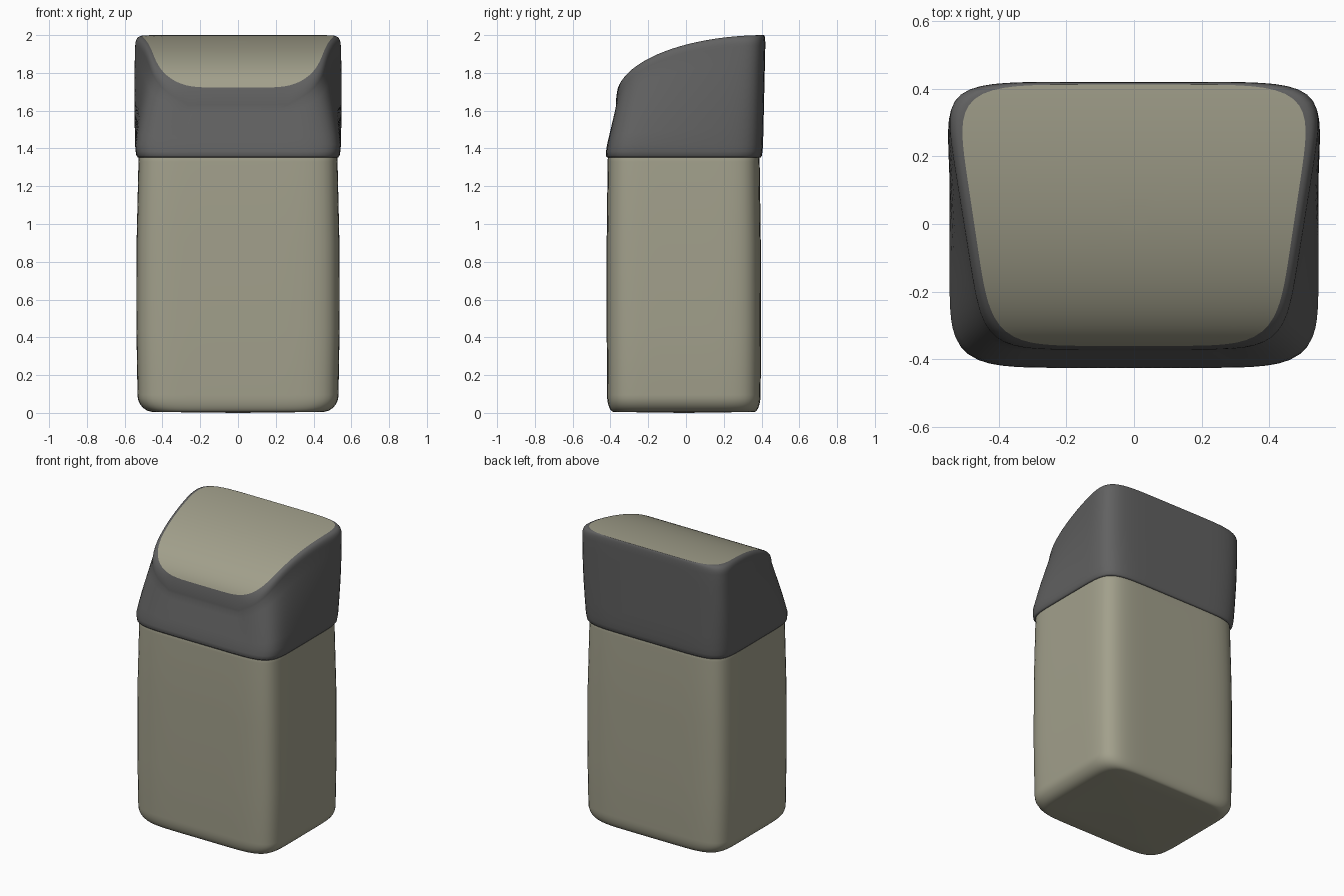
import bpy, bmesh, math

if "Cube" in bpy.data.objects:
    bpy.data.objects.remove(bpy.data.objects["Cube"])

N = 128


def outline(y0, y1, hx, z, n=7.0, slope=0.0):
    """Soft rectangle; the half width grows by slope along y. z is a number or f(y)."""
    pts = []
    cy, hy = (y0 + y1) / 2, (y1 - y0) / 2
    for i in range(N):
        a = 2 * math.pi * i / N
        c, s = math.cos(a), math.sin(a)
        r = (abs(c) ** n + abs(s) ** n) ** (-1 / n)
        y = cy + hy * r * s
        pts.append((r * c * (hx + slope * y), y, z(y) if callable(z) else z))
    return pts


def mix(a, b, t):
    return [tuple(p + (q - p) * t for p, q in zip(u, v)) for u, v in zip(a, b)]


def loft(name, rings, mat, cap_start=False, cap_end=False):
    bm = bmesh.new()
    vr = [[bm.verts.new(p) for p in ring] for ring in rings]
    for a, b in zip(vr, vr[1:]):
        for i in range(N):
            j = (i + 1) % N
            bm.faces.new((a[i], a[j], b[j], b[i]))
    if cap_start:
        bm.faces.new(vr[0][::-1])
    if cap_end:
        bm.faces.new(vr[-1])
    for f in bm.faces:
        f.smooth = True
    me = bpy.data.meshes.new(name)
    bm.to_mesh(me)
    bm.free()
    ob = bpy.data.objects.new(name, me)
    bpy.context.collection.objects.link(ob)
    me.materials.append(mat)
    return ob


def material(name, col):
    m = bpy.data.materials.new(name)
    m.diffuse_color = (*col, 1)
    m.use_nodes = True
    m.node_tree.nodes["Principled BSDF"].inputs["Base Color"].default_value = m.diffuse_color
    return m


olive = material("olive", (0.36, 0.35, 0.26))
dark = material("dark_grey", (0.12, 0.12, 0.12))


def top_z(y):
    """Side profile of the sloping top: a quarter ellipse."""
    u = min(1.0, max(0.0, (0.42 - y) / 0.79))
    return 2.0 - 0.33 * (1 - math.sqrt(1 - u * u))


# Body: rounded bottom edge, nearly straight walls
rings = []
for k in range(9):
    a = math.pi / 2 * k / 8
    ins, z = 1 - math.sin(a), 0.005 + (1 - math.cos(a)) * 0.09
    rings.append(outline(-0.418 + 0.035 * ins, 0.395 - 0.035 * ins, 0.532 - 0.085 * ins, z))
flat = [mix(rings[0], [(0, -0.01, 0.0)] * N, t) for t in (0.95, 0.6, 0.25)]
rings = flat + rings
rings += [outline(-0.42, 0.398, 0.538, 0.45), outline(-0.42, 0.396, 0.537, 0.9),
          outline(-0.415, 0.39, 0.527, 1.33), outline(-0.41, 0.385, 0.522, 1.42)]
loft("body", rings, olive, True, True)

# Cap: lower lip, leaning walls and soft upper rim
rim = outline(-0.36, 0.412, 0.472, top_z, 6, 0.15)
shoulder = outline(-0.372, 0.42, 0.503, lambda y: top_z(y) - 0.055, 7, 0.16)
corner = outline(-0.372, 0.42, 0.503, top_z, 7, 0.16)
low = outline(-0.418, 0.408, 0.545, 1.42)
rings = [outline(-0.40, 0.375, 0.515, 1.365), outline(-0.418, 0.395, 0.53, 1.352),
         outline(-0.425, 0.402, 0.538, 1.362), outline(-0.423, 0.405, 0.542, 1.385), low]
for k in range(1, 7):
    t = k / 6
    belly = 1 + 0.012 * math.sin(math.pi * t)
    rings.append([(x * belly, y, z) for x, y, z in mix(low, shoulder, t)])
for k in range(1, 8):
    t = k / 7
    rings.append(mix(mix(shoulder, corner, t), mix(corner, rim, t), t))
loft("cap", rings, dark)

# Top panel: curved surface filling the rim
rings = []
for k in range(20):
    s = 1 - (k / 20) ** 1.4
    rings.append([(x * s, 0.026 + (y - 0.026) * s, top_z(0.026 + (y - 0.026) * s))
                  for x, y, z in rim])
loft("top_panel", rings, olive, cap_end=True)
